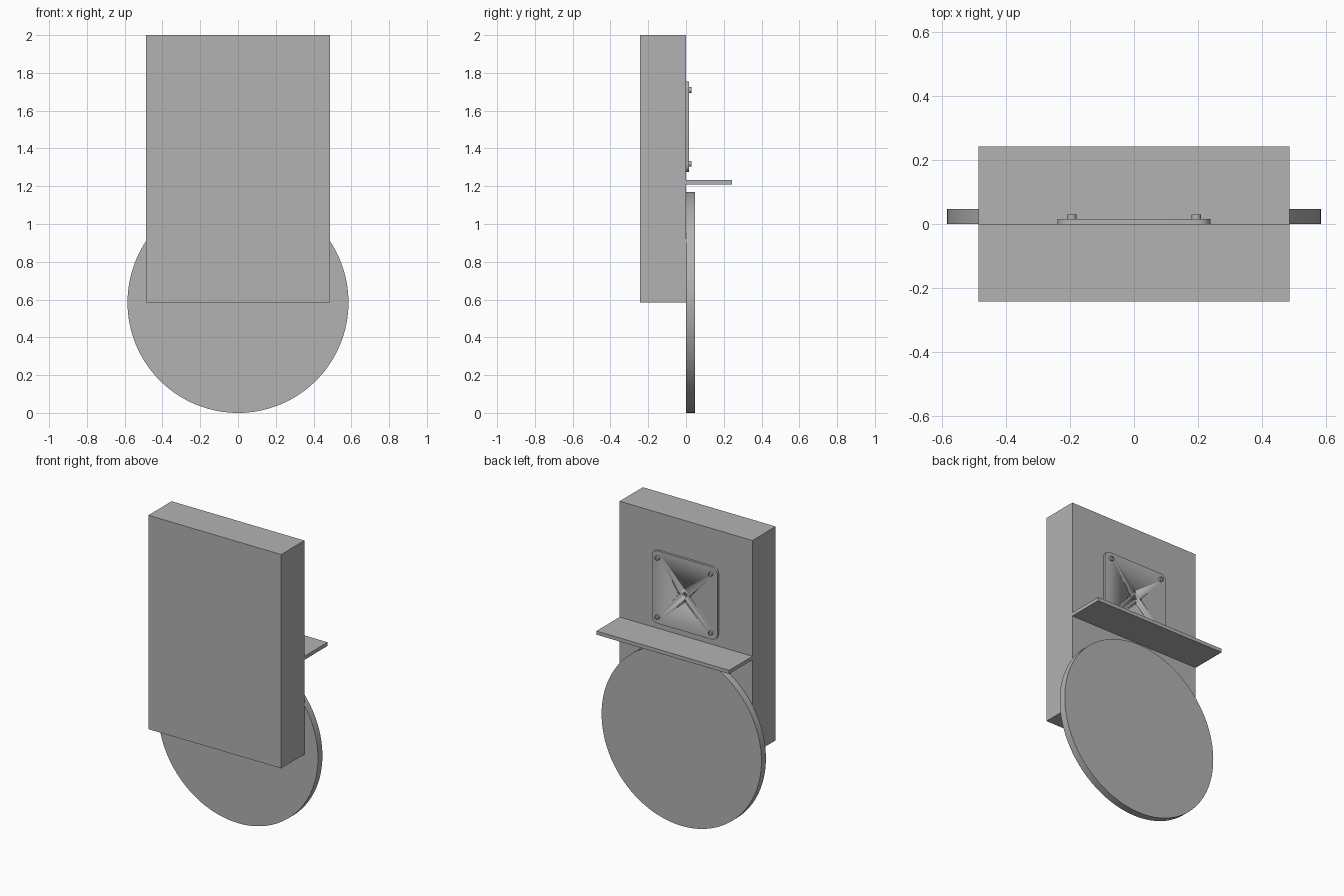
import bpy, bmesh
from math import sin, cos, pi
from mathutils import Matrix, Vector

if "Cube" in bpy.data.objects:
    bpy.data.objects.remove(bpy.data.objects["Cube"])

grey = bpy.data.materials.new("plain grey")
grey.use_nodes = True
COLOUR = (0.448, 0.448, 0.448, 1)
grey.diffuse_color = COLOUR
grey.node_tree.nodes["Principled BSDF"].inputs["Base Color"].default_value = COLOUR


def finish(bm, name, smooth=False):
    bmesh.ops.recalc_face_normals(bm, faces=bm.faces)
    mesh = bpy.data.meshes.new(name)
    bm.to_mesh(mesh)
    bm.free()
    mesh.materials.append(grey)
    ob = bpy.data.objects.new(name, mesh)
    bpy.context.collection.objects.link(ob)
    if smooth:
        bpy.ops.object.select_all(action='DESELECT')
        ob.select_set(True)
        bpy.context.view_layer.objects.active = ob
        bpy.ops.object.shade_smooth_by_angle()
    return ob


def box(name, low, high):
    low, high = Vector(low), Vector(high)
    bm = bmesh.new()
    size = Matrix.Diagonal((*(high - low), 1))
    bmesh.ops.create_cube(bm, size=1, matrix=Matrix.Translation((low + high) / 2) @ size)
    return finish(bm, name)


def prism(name, outline, y0, y1, socket=0):
    """Extrude an (x, z) outline along y, optionally with a recess in its back face."""
    bm = bmesh.new()
    face = bm.faces.new([bm.verts.new((x, y0, z)) for x, z in outline])
    out = bmesh.ops.extrude_face_region(bm, geom=[face], use_keep_orig=True)["geom"]
    bmesh.ops.translate(bm, vec=(0, y1 - y0, 0),
                        verts=[g for g in out if isinstance(g, bmesh.types.BMVert)])
    if socket:
        back = [g for g in out if isinstance(g, bmesh.types.BMFace)]
        bmesh.ops.recalc_face_normals(bm, faces=bm.faces)
        bmesh.ops.inset_region(bm, faces=back, thickness=socket)
        rim = bmesh.ops.inset_region(bm, faces=back, thickness=0.0005)
        bmesh.ops.translate(bm, vec=(0, -0.006, 0), verts=back[0].verts)
    return finish(bm, name, True)


def circle(x, z, r, n):
    return [(x + r * cos(2 * pi * i / n), z + r * sin(2 * pi * i / n)) for i in range(n)]


def rounded_square(z, half, r, steps=8):
    points = []
    for q, (sx, sz) in enumerate([(1, 1), (-1, 1), (-1, -1), (1, -1)]):
        for i in range(steps + 1):
            a = (q + i / steps) * pi / 2
            points.append((sx * (half - r) + r * cos(a), z + sz * (half - r) + r * sin(a)))
    return points


# Main case, shelf and round disc
box("case", (-0.486, -0.243, 0.585), (0.486, 0, 2))
box("shelf", (-0.486, 0, 1.21), (0.486, 0.243, 1.234))
prism("disc", circle(0, 0.585, 0.585, 128), 0, 0.047)

# Mounting plate with a centre hole and four pilot holes
PLATE_Z = 1.514
plate = prism("mounting_plate", rounded_square(PLATE_Z, 0.24, 0.04), 0, 0.015)
holes = [(0, 0, 0.013)] + [(0.042 * cos(k * pi / 2), 0.042 * sin(k * pi / 2), 0.006) for k in range(4)]
for i, (x, z, r) in enumerate(holes):
    cutter = prism(f"hole_cutter_{i}", circle(x, PLATE_Z + z, r, 20), -0.01, 0.03)
    cutter.hide_render = True
    cutter.hide_set(True)
    cut = plate.modifiers.new("hole", 'BOOLEAN')
    cut.operation = 'DIFFERENCE'
    cut.solver = 'EXACT'
    cut.object = cutter

# Apply the holes and remove the cutters
graph = bpy.context.evaluated_depsgraph_get()
plate_mesh = bpy.data.meshes.new_from_object(plate.evaluated_get(graph))
plate.modifiers.clear()
plate.data = plate_mesh
for ob in [o for o in bpy.data.objects if o.name.startswith("hole_cutter")]:
    bpy.data.objects.remove(ob)

# Socket screws at the plate corners
for sx, side in ((1, "left"), (-1, "right")):
    for sz, level in ((1, "upper"), (-1, "lower")):
        prism(f"{level}_{side}_screw", circle(sx * 0.195, PLATE_Z + sz * 0.195, 0.015, 24),
              0.012, 0.03, socket=0.006)
